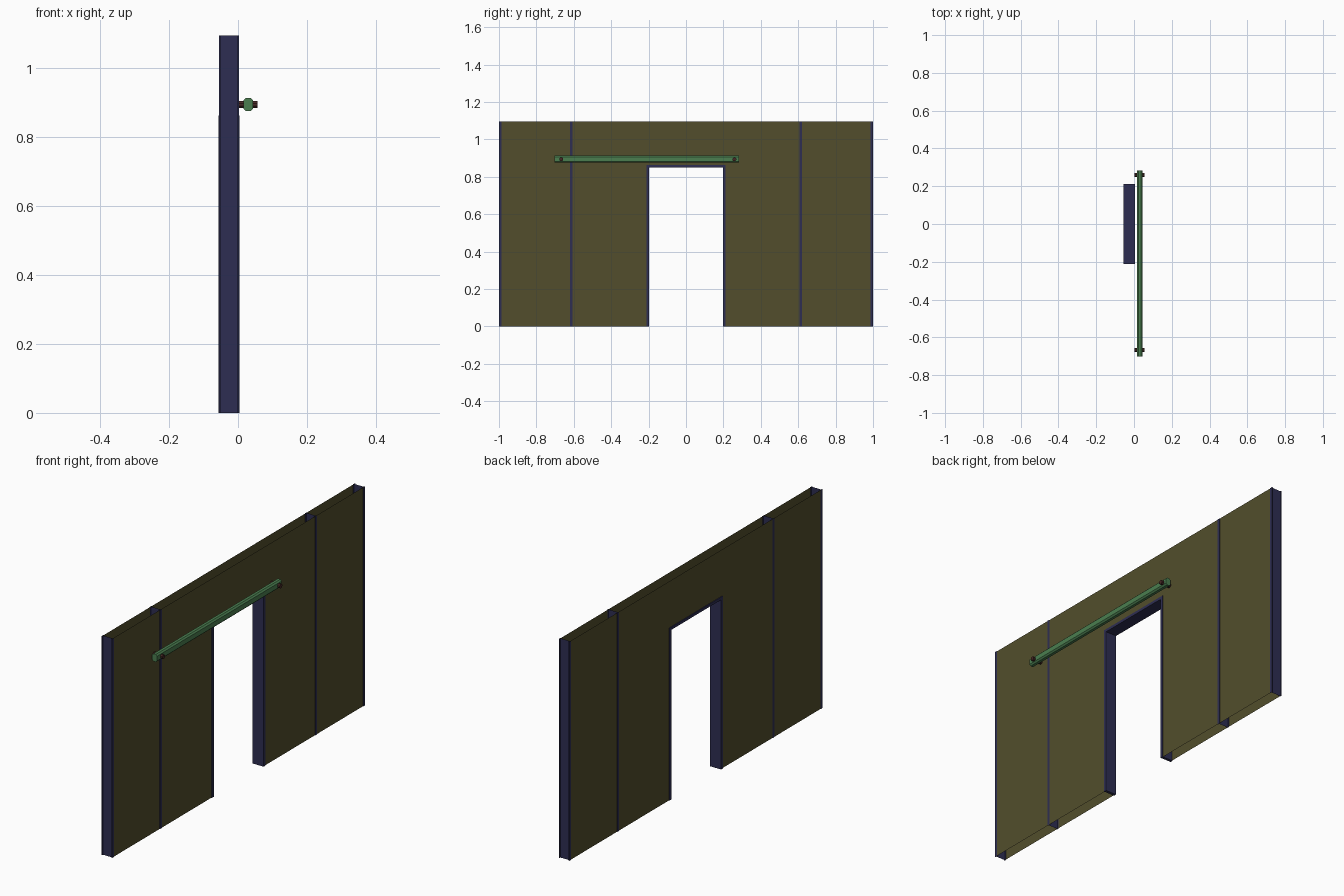
import bpy, bmesh, math
from mathutils import Matrix

cube = bpy.data.objects.get("Cube")
if cube:
    bpy.data.objects.remove(cube, do_unlink=True)

HEIGHT, DOOR_TOP, DOOR_HALF = 1.095, 0.863, 0.211
BACK, FRONT = -0.055, 0.003     # outer faces of the posts along x
WIDTH = 0.014                   # width of posts and door frame


def material(name, rgb):
    m = bpy.data.materials.new(name)
    m.use_nodes = True
    m.diffuse_color = (*rgb, 1)
    m.node_tree.nodes["Principled BSDF"].inputs["Base Color"].default_value = (*rgb, 1)
    return m


olive = material("olive", (0.085, 0.076, 0.025))
navy = material("navy", (0.027, 0.027, 0.085))
green = material("green", (0.07, 0.21, 0.08))
brown = material("dark red brown", (0.06, 0.02, 0.018))


def finish(name, bm, mat):
    me = bpy.data.meshes.new(name)
    bm.to_mesh(me)
    bm.free()
    me.materials.append(mat)
    ob = bpy.data.objects.new(name, me)
    bpy.context.collection.objects.link(ob)
    return ob


def sweep(name, profile, offset, mat, caps):
    """Extrude a closed loop of 3D points, with or without end caps."""
    bm = bmesh.new()
    a = [bm.verts.new(p) for p in profile]
    b = [bm.verts.new([u + v for u, v in zip(p, offset)]) for p in profile]
    n = len(a)
    for i in range(n):
        j = (i + 1) % n
        bm.faces.new((a[i], a[j], b[j], b[i]))
    if caps:
        bm.faces.new(a[::-1])
        bm.faces.new(b)
    bmesh.ops.recalc_face_normals(bm, faces=bm.faces)
    return finish(name, bm, mat)


# Wall panels: two open sheets with a doorway
outline = [(-0.993, 0), (-0.205, 0), (-0.205, DOOR_TOP - 0.005), (0.205, DOOR_TOP - 0.005),
           (0.205, 0), (0.993, 0), (0.993, HEIGHT), (-0.993, HEIGHT)]
for name, x, order in (("right_wall_panel", FRONT - 0.002, 1), ("left_wall_panel", BACK + 0.002, -1)):
    bm = bmesh.new()
    bm.faces.new([bm.verts.new((x, y, z)) for y, z in outline[::order]])
    finish(name, bm, olive)

# H-section posts, open at the ends
flange, web = 0.004, 0.0015
half = [(BACK, WIDTH / 2), (BACK + flange, WIDTH / 2), (BACK + flange, web),
        (FRONT - flange, web), (FRONT - flange, WIDTH / 2), (FRONT, WIDTH / 2)]
section = half + [(x, -y) for x, y in half[::-1]]
for i, y0 in enumerate((-0.993, -0.614, 0.614, 0.993)):
    sweep(f"post_{i + 1}", [(x, y + y0, 0) for x, y in section], (0, 0, HEIGHT), navy, False)

# Door frame: one band around the opening
inner, low = DOOR_HALF - WIDTH, DOOR_TOP - WIDTH
frame = [(-DOOR_HALF, 0), (-DOOR_HALF, DOOR_TOP), (DOOR_HALF, DOOR_TOP), (DOOR_HALF, 0),
         (inner, 0), (inner, low), (-inner, low), (-inner, 0)]
x0 = BACK - 0.0015
sweep("door_frame", [(x0, y, z) for y, z in frame], (FRONT + 0.001 - x0, 0, 0), navy, True)

# Sliding rail with chamfered edges
cx, cz, hx, hz, c = 0.03, 0.895, 0.014, 0.019, 0.007
corner = [(hx, hz - c), (hx - c, hz)]
quad = corner + [(-x, z) for x, z in corner[::-1]]
octagon = quad + [(-x, -z) for x, z in quad]
sweep("rail", [(cx + x, -0.702, cz + z) for x, z in octagon], (0, 0.985, 0), green, True)

# Bolts through the rail
for i, y in enumerate((-0.667, 0.259)):
    bm = bmesh.new()
    bmesh.ops.create_cone(bm, cap_ends=True, segments=8, radius1=0.011, radius2=0.011, depth=0.0535,
                          matrix=Matrix.Translation((0.0298, y, 0.894))
                          @ Matrix.Rotation(math.pi / 2, 4, 'Y') @ Matrix.Rotation(math.pi / 8, 4, 'Z'))
    finish(f"bolt_{i + 1}", bm, brown)
